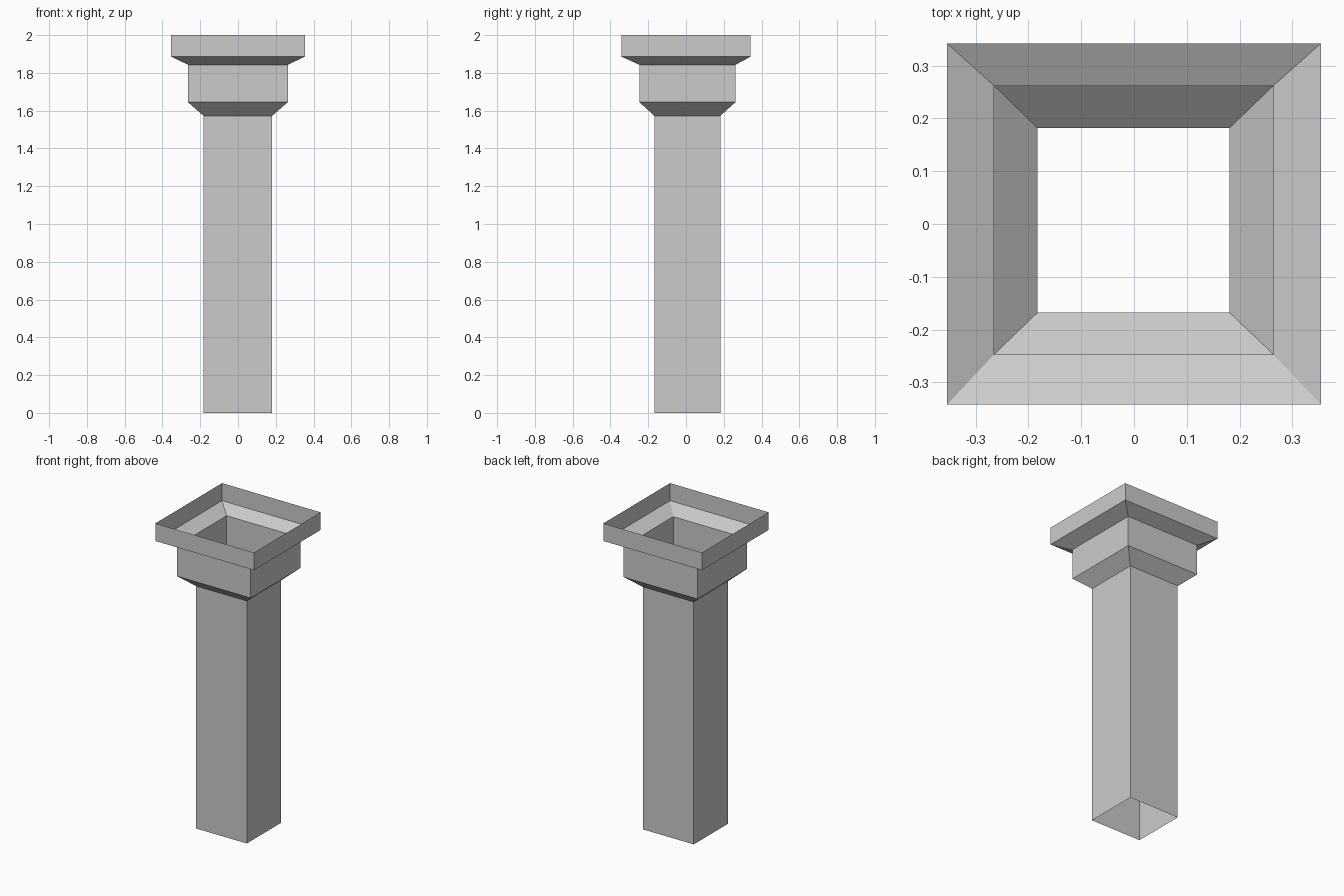
import bpy
import bmesh

if "Cube" in bpy.data.objects:
    bpy.data.objects.remove(bpy.data.objects["Cube"])

# Rectangular rings: (x min, x max, y min, y max)
SHAFT = (-0.183, 0.181, -0.168, 0.182)
COLLAR = (-0.265, 0.264, -0.247, 0.262)
RIM = (-0.354, 0.354, -0.342, 0.342)

# Profile from the base to the open top: ring and height
PROFILE = [(SHAFT, 0.0), (SHAFT, 1.573), (COLLAR, 1.645),
           (COLLAR, 1.843), (RIM, 1.886), (RIM, 2.0)]


def add_ring(bm, box, z):
    x0, x1, y0, y1 = box
    return [bm.verts.new((x, y, z)) for x, y in
            ((x0, y0), (x1, y0), (x1, y1), (x0, y1))]


# Hollow square column, an open shell at both ends
bm = bmesh.new()
rings = [add_ring(bm, box, z) for box, z in PROFILE]
for low, high in zip(rings, rings[1:]):
    for i in range(4):
        j = (i + 1) % 4
        bm.faces.new((low[i], low[j], high[j], high[i]))

mesh = bpy.data.meshes.new("hollow_column")
bm.to_mesh(mesh)
bm.free()
column = bpy.data.objects.new("hollow_column", mesh)
bpy.context.collection.objects.link(column)
